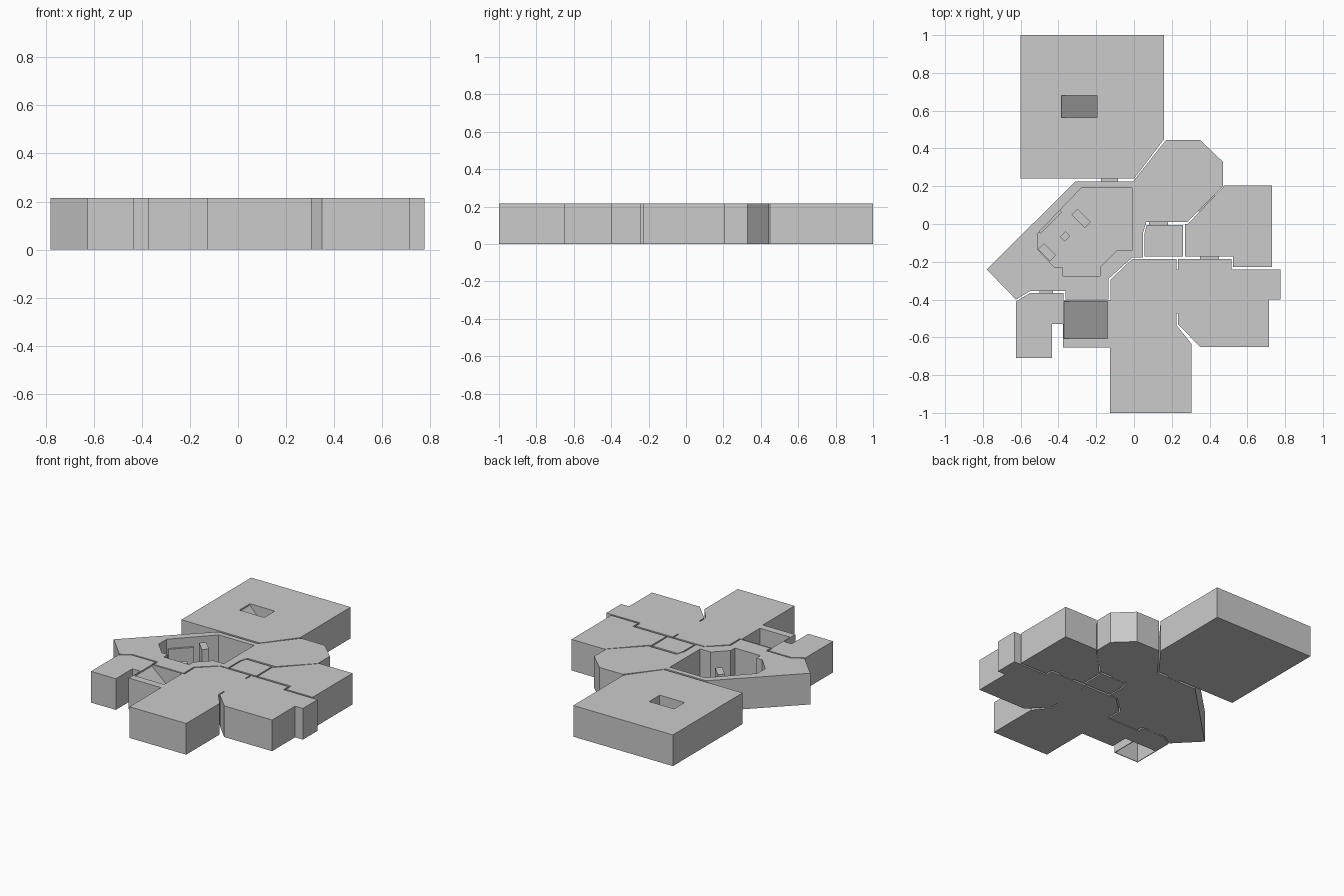
import bpy
import bmesh
from mathutils import Matrix, Vector

HEIGHT = 0.215
FLOOR = 0.005

default_cube = bpy.data.objects.get("Cube")
if default_cube:
    bpy.data.objects.remove(default_cube, do_unlink=True)

stone = bpy.data.materials.new("plain grey")
stone.use_nodes = True
stone.diffuse_color = (0.6, 0.6, 0.6, 1)
stone.node_tree.nodes["Principled BSDF"].inputs["Base Color"].default_value = stone.diffuse_color


def prism(name, outline, direction):
    """Extrude a closed planar outline of 3D points along a direction."""
    bm = bmesh.new()
    face = bm.faces.new([bm.verts.new(point) for point in outline])
    result = bmesh.ops.extrude_face_region(bm, geom=[face])
    moved = [item for item in result["geom"] if isinstance(item, bmesh.types.BMVert)]
    bmesh.ops.translate(bm, verts=moved, vec=direction)
    bmesh.ops.recalc_face_normals(bm, faces=bm.faces)
    mesh = bpy.data.meshes.new(name)
    bm.to_mesh(mesh)
    bm.free()
    mesh.materials.append(stone)
    obj = bpy.data.objects.new(name, mesh)
    bpy.context.collection.objects.link(obj)
    return obj


def room(name, plan, bottom=0.0, top=HEIGHT):
    return prism(name, [(x, y, bottom) for x, y in plan], Vector((0, 0, top - bottom)))


def rectangle(x_min, x_max, y_min, y_max):
    return [(x_min, y_min), (x_max, y_min), (x_max, y_max), (x_min, y_max)]


def turned_block(name, centre, length, width, angle, top):
    """Upright block turned about the vertical axis."""
    turn = Matrix.Rotation(angle, 2)
    corners = rectangle(-length / 2, length / 2, -width / 2, width / 2)
    plan = [turn @ Vector(corner) + Vector(centre) for corner in corners]
    return room(name, plan, 0.002, top)


def carve(target, cutter):
    """Subtract the cutter from the target, then discard the cutter."""
    cutter.hide_render = True
    modifier = target.modifiers.new("carve", "BOOLEAN")
    modifier.operation = "DIFFERENCE"
    modifier.solver = "EXACT"
    modifier.object = cutter
    with bpy.context.temp_override(object=target, active_object=target):
        bpy.ops.object.modifier_apply(modifier=modifier.name)
    bpy.data.objects.remove(cutter, do_unlink=True)


def carve_ramp(target, x_high, x_low, y_min, y_max):
    """Cut a shaft whose floor slopes down toward +x."""
    above = HEIGHT + 0.05
    profile = [(x_high, above), (x_low, above), (x_low, FLOOR), (x_high, HEIGHT - 0.01)]
    shaft = prism("ramp_cutter", [(x, y_min, z) for x, z in profile],
                  Vector((0, y_max - y_min, 0)))
    carve(target, shaft)


# Large rear hall with a sloping shaft
rear_hall = room("rear_hall", [
    (-0.6, 0.24), (0, 0.24), (0.16, 0.45), (0.16, 1), (-0.6, 1)])
carve_ramp(rear_hall, -0.385, -0.195, 0.565, 0.68)

# Central hall with an open sunken court
central_hall = room("central_hall", [
    (-0.31, 0.225), (-0.005, 0.225), (0.17, 0.445), (0.35, 0.445), (0.47, 0.33),
    (0.47, 0.2), (0.28, 0.01), (0.065, 0.01), (0.047, -0.05), (0.047, -0.178),
    (-0.01, -0.178), (-0.135, -0.29), (-0.135, -0.4), (-0.363, -0.4),
    (-0.363, -0.355), (-0.55, -0.355), (-0.625, -0.4), (-0.78, -0.24)])
carve(central_hall, room("court_cutter", [
    (-0.28, 0.19), (-0.01, 0.19), (-0.01, -0.14), (-0.09, -0.14), (-0.18, -0.23),
    (-0.18, -0.275), (-0.375, -0.275), (-0.375, -0.23), (-0.42, -0.23),
    (-0.51, -0.135), (-0.51, -0.05)], FLOOR, HEIGHT + 0.05))

# Blocks standing in the court
quarter = 0.785
turned_block("court_pillar", (-0.28, 0.03), 0.1, 0.045, -quarter, 0.2)
turned_block("court_stub", (-0.365, -0.065), 0.04, 0.035, quarter, 0.1)
turned_block("court_crate", (-0.46, -0.15), 0.09, 0.045, -quarter, 0.1)
turned_block("court_ledge", (-0.445, 0.012), 0.16, 0.018, quarter, 0.15)

# Small room and right-hand room
room("small_room", [
    (0.067, -0.005), (0.26, -0.005), (0.26, -0.172), (0.056, -0.172), (0.056, -0.05)])
room("side_room", [
    (0.27, 0), (0.285, 0), (0.48, 0.205), (0.73, 0.205), (0.73, -0.228),
    (0.525, -0.228), (0.525, -0.172), (0.27, -0.172)])

# Front wing with slits and a ramp alcove
front_wing = room("front_wing", [
    (-0.01, -0.186), (0.224, -0.186), (0.224, -0.24), (0.232, -0.24), (0.232, -0.186),
    (0.515, -0.186), (0.515, -0.24), (0.775, -0.24), (0.775, -0.4), (0.715, -0.4),
    (0.715, -0.65), (0.35, -0.65), (0.232, -0.53), (0.232, -0.475), (0.224, -0.475),
    (0.224, -0.535), (0.305, -0.635), (0.305, -1), (-0.128, -1), (-0.128, -0.655),
    (-0.375, -0.655), (-0.375, -0.405), (-0.125, -0.405), (-0.125, -0.295)])
carve_ramp(front_wing, -0.37, -0.14, -0.605, -0.41)

# Corner room, hollow from below
corner_room = room("corner_room", [
    (-0.625, -0.41), (-0.55, -0.365), (-0.374, -0.365), (-0.374, -0.53),
    (-0.435, -0.53), (-0.435, -0.71), (-0.625, -0.71)])
carve(corner_room, room("hollow_cutter", rectangle(-0.62, -0.44, -0.705, -0.53),
                        -0.05, HEIGHT - 0.01))

# Low doorways bridging the gaps between rooms
doorways = {
    "rear_doorway": (-0.175, -0.085, 0.22, 0.245),
    "side_doorway": (0.35, 0.45, -0.19, -0.168),
    "corner_doorway": (-0.5, -0.43, -0.37, -0.35),
    "small_room_doorway": (0.08, 0.18, -0.01, 0.015),
}
for name, bounds in doorways.items():
    room(name, rectangle(*bounds), 0.001, 0.12)
turned_block("diagonal_doorway", (0.385, 0.108), 0.12, 0.02, quarter, 0.12)
